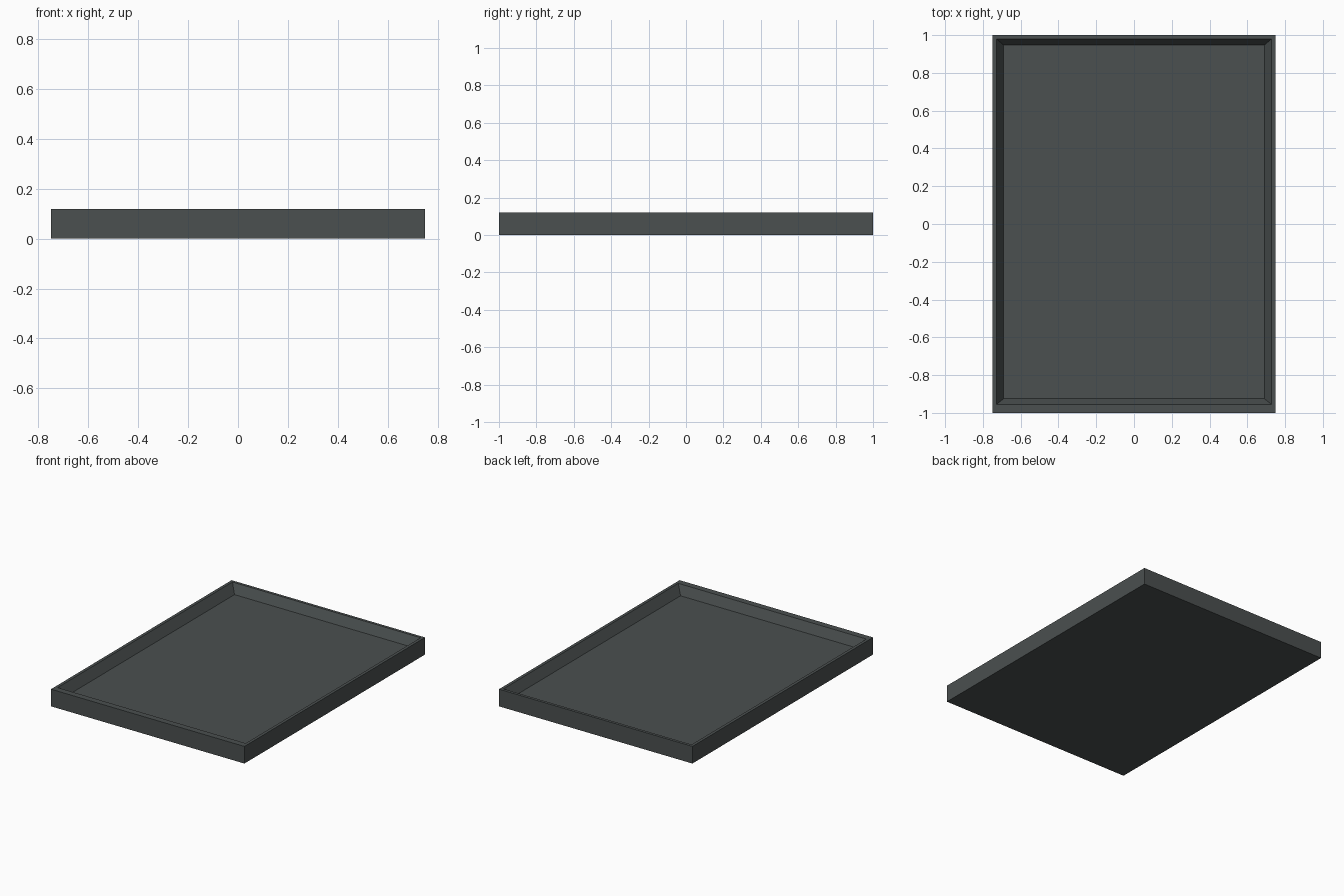
import bpy, bmesh

if "Cube" in bpy.data.objects:
    bpy.data.objects.remove(bpy.data.objects["Cube"])

# Rectangular rings from underside, up the outer wall, over the rim, down to the floor:
# (half width, half length, y centre, z)
rings = [
    (0.75, 1.0, 0.0, 0.0),
    (0.75, 1.0, 0.0, 0.12),
    (0.729, 0.968, 0.012, 0.12),
    (0.69, 0.936, 0.011, 0.055),
]

bm = bmesh.new()
loops = [[bm.verts.new((sx * w, cy + sy * l, z))
          for sx, sy in ((-1, -1), (1, -1), (1, 1), (-1, 1))]
         for w, l, cy, z in rings]

# Walls and rim
for a, b in zip(loops, loops[1:]):
    for i in range(4):
        j = (i + 1) % 4
        bm.faces.new((a[i], a[j], b[j], b[i]))

# Underside and tray floor
bm.faces.new(loops[0][::-1])
bm.faces.new(loops[-1])
bmesh.ops.recalc_face_normals(bm, faces=bm.faces)

mesh = bpy.data.meshes.new("tray")
bm.to_mesh(mesh)
bm.free()
tray = bpy.data.objects.new("tray", mesh)
bpy.context.collection.objects.link(tray)

# Dark slate finish
mat = bpy.data.materials.new("dark_slate")
mat.diffuse_color = (0.07, 0.08, 0.08, 1)
mat.use_nodes = True
mat.node_tree.nodes["Principled BSDF"].inputs["Base Color"].default_value = mat.diffuse_color
mesh.materials.append(mat)
